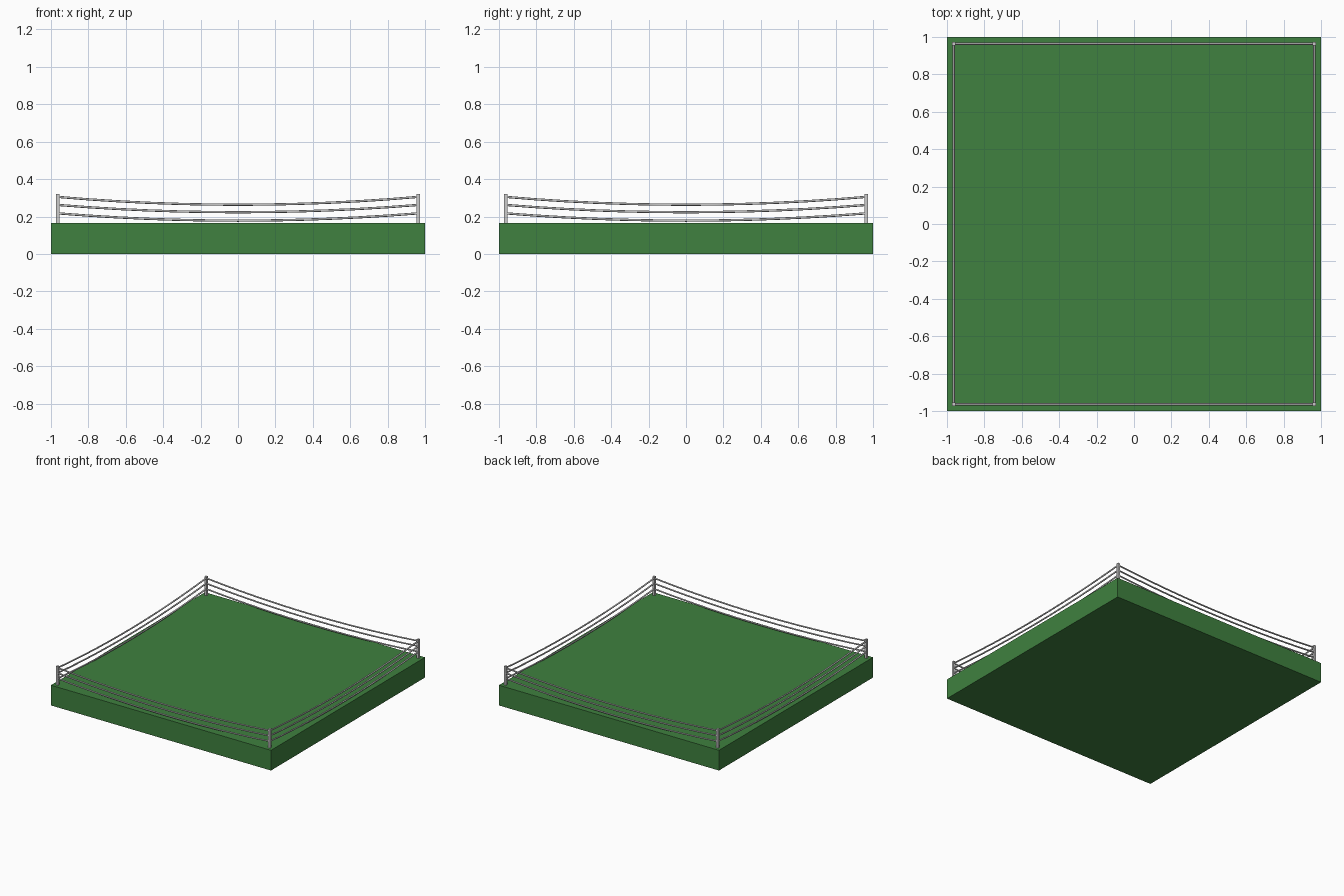
import bpy
from math import pi
from mathutils import Matrix, Vector

if "Cube" in bpy.data.objects:
    bpy.data.objects.remove(bpy.data.objects["Cube"])

H = 0.166      # platform height
P = 0.964      # post distance from centre
POST = 0.018   # post thickness
TOP = 0.32     # post top

green = bpy.data.materials.new("green_canvas")
green.diffuse_color = (0.05, 0.22, 0.05, 1)
green.use_nodes = True
green.node_tree.nodes["Principled BSDF"].inputs["Base Color"].default_value = green.diffuse_color


def box(name, centre, size):
    bpy.ops.mesh.primitive_cube_add(size=1, location=centre)
    ob = bpy.context.object
    ob.name = name
    ob.scale = size
    bpy.ops.object.transform_apply(location=False, rotation=False, scale=True)
    return ob


def rope(name, z_end, z_mid, turn):
    # Sagging rope between two posts, turned to one side of the ring
    n = 12
    curve = bpy.data.curves.new(name, 'CURVE')
    curve.dimensions = '3D'
    curve.bevel_depth = 0.006
    curve.bevel_resolution = 2
    curve.use_fill_caps = True
    spline = curve.splines.new('POLY')
    spline.points.add(n)
    rot = Matrix.Rotation(turn, 3, 'Z')
    for i, pt in enumerate(spline.points):
        t = 2 * i / n - 1
        co = rot @ Vector((P * t, -P, z_mid + (z_end - z_mid) * t * t))
        pt.co = (*co, 1)
    ob = bpy.data.objects.new(name, curve)
    bpy.context.collection.objects.link(ob)


# Platform
platform = box("platform", (0, 0, H / 2), (2, 2, H))
platform.data.materials.append(green)

# Corner posts
for sx in (-1, 1):
    for sy in (-1, 1):
        box("corner_post", (sx * P, sy * P, (H + TOP) / 2), (POST, POST, TOP - H))

# Three ropes on each side
for side in range(4):
    for level, z_end, z_mid in (("lower", 0.217, 0.178), ("middle", 0.262, 0.223), ("upper", 0.305, 0.263)):
        rope(level + "_rope", z_end, z_mid, side * pi / 2)
